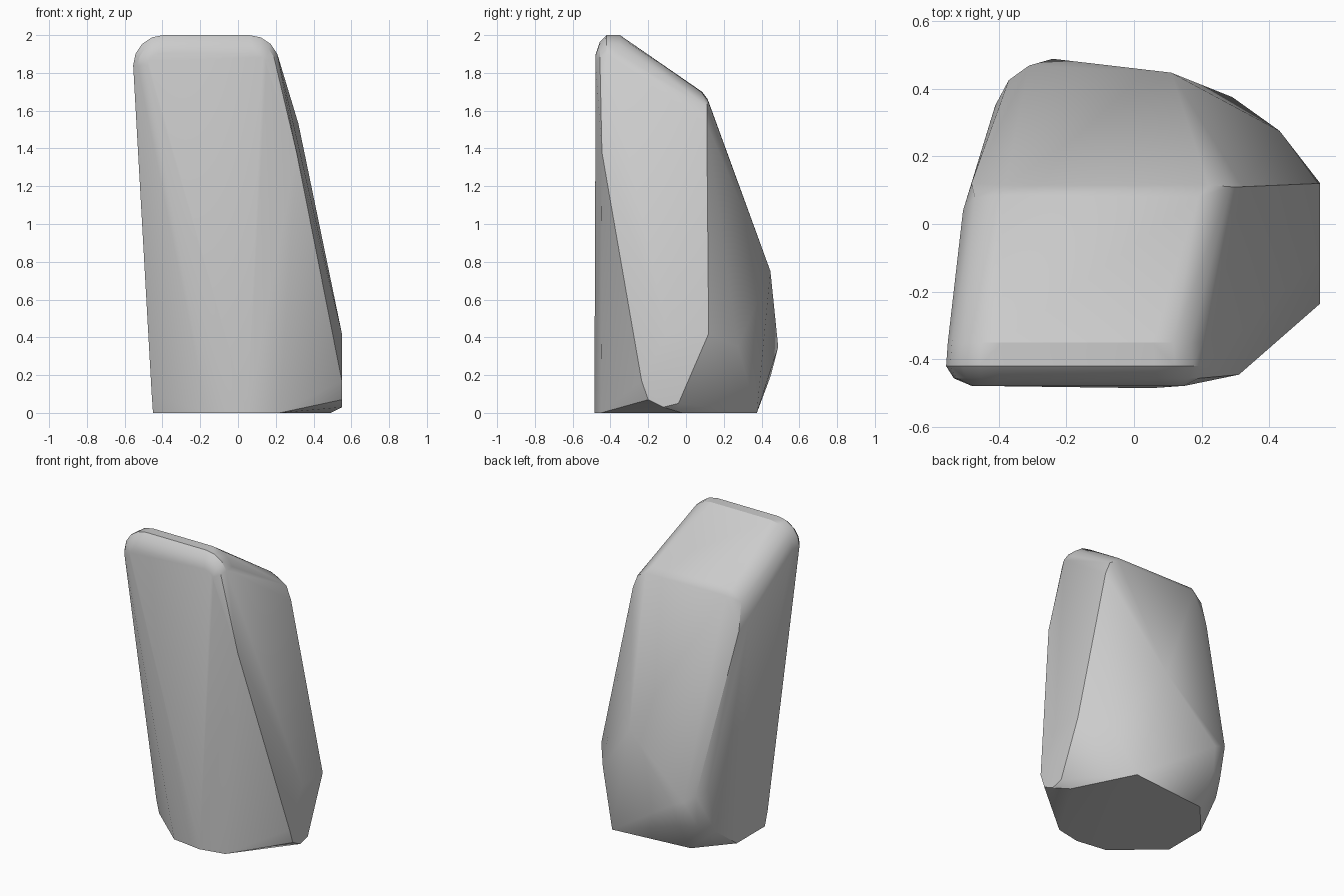
import bpy
import bmesh
import math

default_cube = bpy.data.objects.get("Cube")
if default_cube:
    bpy.data.objects.remove(default_cube, do_unlink=True)


def rounded_rim(left, right, y, top, radius, steps=4):
    """Two quarter arcs joined by a straight top, standing at depth y."""
    rim = []
    for i in range(steps + 1):
        angle = math.pi / 2 * i / steps
        across = radius * (1 - math.cos(angle))
        height = top - radius * (1 - math.sin(angle))
        rim.append((left + across, y, height))
        rim.append((right - across, y, height))
    return rim


def level(z, outline):
    """Lift a flat outline to height z."""
    return [(x, y, z) for x, y in outline]


points = []

# rounded crown: front face inset, softened rim, and start of the sloping top
points += rounded_rim(-.48, .15, -.478, 1.9, .06)
points += rounded_rim(-.532, .20, -.456, 1.965, .13)
points += rounded_rim(-.555, .22, -.42, 2, .16)
points += rounded_rim(-.55, .215, -.35, 2, .16)

# rear end of the sloping top, with softened corners
points += [(-.39, .085, 1.70), (.19, .08, 1.70)]
points += [(-.38, .115, 1.66), (.22, .115, 1.655)]
points += [(-.47, .08, 1.63), (.285, .11, 1.62)]
points += [(-.505, .04, 1.53), (-.48, .12, 1.45), (.32, .11, 1.53)]

# front right edge bulging outward
points += [(.31, -.445, 1.38)]

# flat facet on the left flank
facet = [(.12, .42), (-.1, .42), (-.235, .17), (-.2, .07), (-.12, .03), (-.04, .05)]
points += [(.55, y, z) for y, z in facet]

# back ridge and the rounded back corner
points += [(.11, .447, .75), (.43, .275, .35)]
points += [(-.24, .488, .35), (-.31, .468, .38), (-.37, .425, .42), (-.41, .35, .45)]
points += [(-.26, .45, .2), (-.36, .39, .2), (-.42, .28, .14)]

# base, cut back at the front corner
points += [(-.457, -.22, .1)]
points += level(0, [(-.45, -.2), (-.16, -.455), (.05, -.485), (.22, -.45),
                    (.49, -.02), (.29, .375), (-.26, .32), (-.45, .1)])

# wrap the points into one faceted boulder
bm = bmesh.new()
for point in points:
    bm.verts.new(point)
bmesh.ops.remove_doubles(bm, verts=bm.verts, dist=.004)
bmesh.ops.convex_hull(bm, input=bm.verts)
loose = [v for v in bm.verts if not v.link_faces]
bmesh.ops.delete(bm, geom=loose, context='VERTS')
bmesh.ops.dissolve_limit(bm, angle_limit=math.radians(.5), verts=bm.verts, edges=bm.edges)
bmesh.ops.recalc_face_normals(bm, faces=bm.faces)
mesh = bpy.data.meshes.new("boulder")
bm.to_mesh(mesh)
bm.free()

boulder = bpy.data.objects.new("boulder", mesh)
bpy.context.collection.objects.link(boulder)

# plain grey stone
stone = bpy.data.materials.new("stone grey")
stone.use_nodes = True
grey = (.6, .6, .6, 1)
stone.diffuse_color = grey
stone.node_tree.nodes["Principled BSDF"].inputs["Base Color"].default_value = grey
mesh.materials.append(stone)

# soft shading with crisp ridges
bpy.ops.object.select_all(action='DESELECT')
boulder.select_set(True)
bpy.context.view_layer.objects.active = boulder
bpy.ops.object.shade_smooth_by_angle(angle=math.radians(30))
